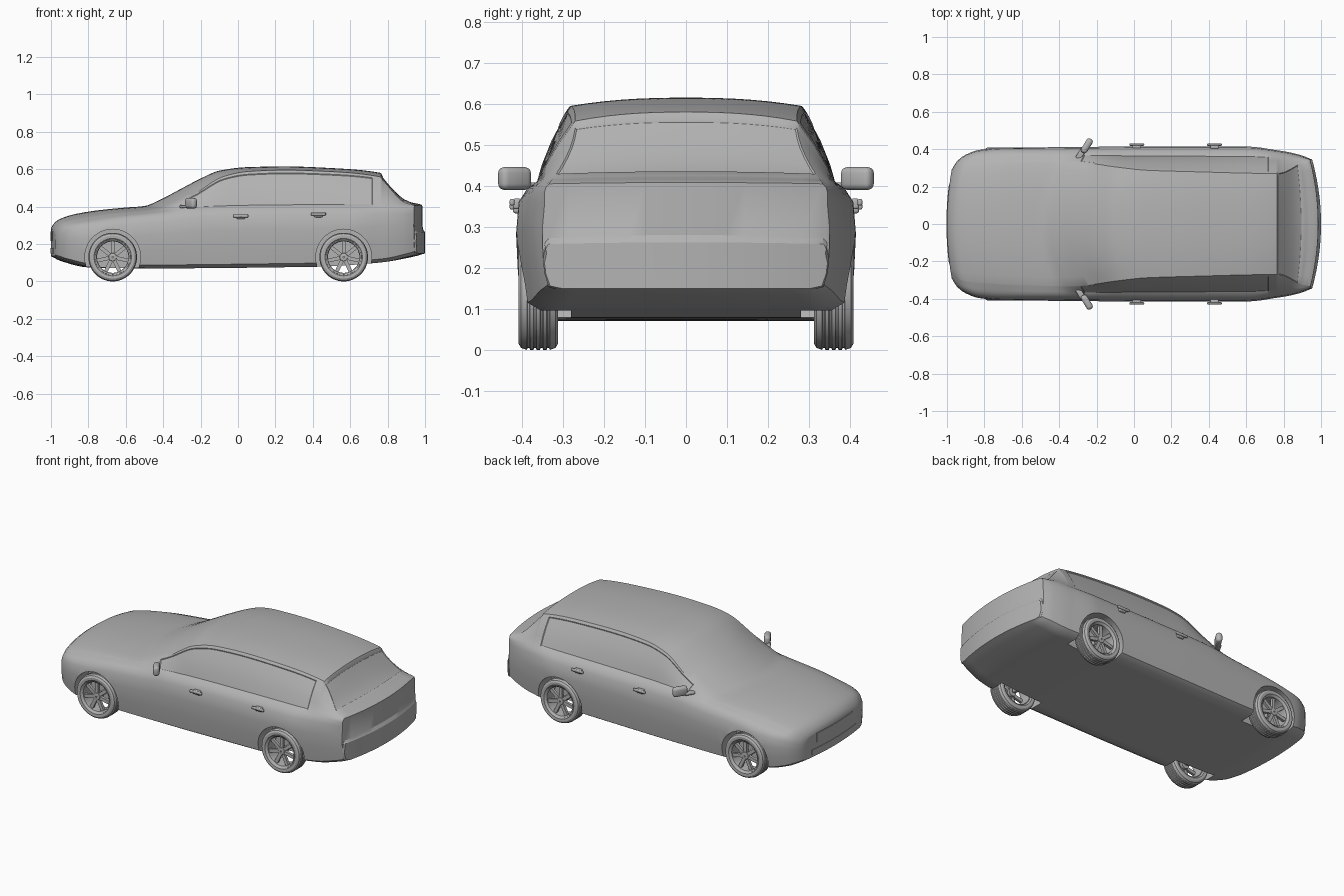
import bpy, bmesh, math
from mathutils import Matrix, Vector

if "Cube" in bpy.data.objects:
    bpy.data.objects.remove(bpy.data.objects["Cube"], do_unlink=True)

grey = bpy.data.materials.new("silver_grey")
grey.use_nodes = True
grey.diffuse_color = (0.45, 0.45, 0.45, 1)
grey.node_tree.nodes["Principled BSDF"].inputs["Base Color"].default_value = grey.diffuse_color


def finish(obj, angle=32):
    bpy.ops.object.select_all(action='DESELECT')
    obj.select_set(True)
    bpy.context.view_layer.objects.active = obj
    bpy.ops.object.shade_smooth_by_angle(angle=math.radians(angle))


def make_object(name, bm):
    bmesh.ops.recalc_face_normals(bm, faces=bm.faces)
    mesh = bpy.data.meshes.new(name)
    bm.to_mesh(mesh)
    bm.free()
    mesh.materials.append(grey)
    obj = bpy.data.objects.new(name, mesh)
    bpy.context.collection.objects.link(obj)
    return obj


def curve(*keys):
    """Smooth curve through (x, value) keys, without overshoot."""
    slopes = [(b[1] - a[1]) / (b[0] - a[0]) for a, b in zip(keys, keys[1:])]
    tangents = [slopes[0]]
    for a, b in zip(slopes, slopes[1:]):
        tangents.append(2 * a * b / (a + b) if a * b > 0 else 0)
    tangents.append(slopes[-1])

    def value(x):
        i = 0
        while i < len(slopes) - 1 and x > keys[i + 1][0]:
            i += 1
        (xa, va), (xb, vb) = keys[i], keys[i + 1]
        h = xb - xa
        t = min(max((x - xa) / h, 0), 1)
        return (va * (1 + 2 * t) * (1 - t) ** 2 + tangents[i] * h * t * (1 - t) ** 2
                + vb * t * t * (3 - 2 * t) - tangents[i + 1] * h * t * t * (1 - t))
    return value


# Body outline curves along the length, nose at -x
floor_z = curve((-1, .135), (-.95, .11), (-.8, .075), (-.5, .07), (.4, .078),
                (.75, .1), (.95, .135), (1, .15))
belt_z = curve((-1, .25), (-.98, .28), (-.95, .3), (-.75, .335), (-.5, .37), (-.3, .395),
               (.1, .405), (.8, .41), (.985, .395), (.988, .265), (1, .25))
edge_z = curve((-1, .265), (-.98, .295), (-.95, .315), (-.75, .355), (-.5, .387), (-.42, .415),
               (-.3, .465), (-.1, .562), (.05, .588), (.25, .595), (.5, .587), (.765, .558),
               (.775, .542), (.92, .42), (.985, .405), (.988, .272), (1, .258))
top_z = curve((-1, .285), (-.98, .315), (-.95, .335), (-.88, .358), (-.75, .38), (-.6, .395),
              (-.5, .403), (-.42, .435), (-.3, .498), (-.2, .55), (-.1, .592), (.05, .611),
              (.25, .615), (.5, .606), (.765, .58), (.775, .56), (.92, .425), (.985, .408),
              (.988, .28), (1, .262))
side_y = curve((-1, .29), (-.98, .335), (-.95, .365), (-.88, .395), (-.75, .408), (0, .414),
               (.6, .414), (.78, .392), (.92, .37), (1, .345))
belt_y = curve((-1, .27), (-.98, .305), (-.95, .335), (-.88, .358), (-.6, .373), (0, .368),
               (.6, .365), (.92, .35), (1, .34))
edge_y = curve((-1, .24), (-.95, .3), (-.75, .32), (-.42, .332), (-.1, .302), (.05, .288),
               (.3, .28), (.765, .27), (.92, .322), (1, .335))
bend = curve((-1, .3), (-.75, .3), (-.5, .8), (-.3, .6), (0, .15), (.2, 0), (.77, 0),
             (.92, -.25), (1, -.4))


def section(x):
    """Half widths and heights of the body side, from floor to roof edge."""
    fz, bz, ez = floor_z(x), belt_z(x), edge_z(x)
    w, bw, ew = side_y(x), belt_y(x), edge_y(x)
    low = [(.88, 0), (.96, .06), (.99, .35), (1, .62), (.985, .85)]
    pts = [(w * a, fz + (bz - fz) * b) for a, b in low]
    pts += [(bw + (w - bw) * .45, fz + (bz - fz) * .95), (bw, bz)]
    for t in (.3, .62, .92, 1):
        bulge = .05 * (ez - bz) * math.sin(math.pi * t)
        pts.append((bw + (ew - bw) * t + bulge, bz + (ez - bz) * t))
    return pts


# Body shell lofted through the sections
COLS, LEVELS, BELT = 14, 10, 6
stations = sorted(set([round(i / 50 - 1, 3) for i in range(101)] + [.765, .775, .985, .988, -.99]))
last = len(stations) - 1
bm = bmesh.new()
cache = {}


def vert(s, k, j):
    if (s, k, j) not in cache:
        x = stations[s]
        w, z = section(x)[k]
        t = 2 * j / COLS - 1
        y = w * t
        if k == LEVELS:
            z += (top_z(x) - z) * (1 - abs(t) ** 2.4)
        cache[s, k, j] = bm.verts.new((x + bend(x) * y * y, y, z))
    return cache[s, k, j]


loop = [(0, j) for j in range(COLS)] + [(k, COLS) for k in range(LEVELS)]
loop += [(LEVELS, j) for j in range(COLS, 0, -1)] + [(k, 0) for k in range(LEVELS, 0, -1)]
windows, rear_glass = [], []
for s in range(last):
    mid = (stations[s] + stations[s + 1]) / 2
    for a, b in zip(loop, loop[1:] + loop[:1]):
        f = bm.faces.new((vert(s, *a), vert(s, *b), vert(s + 1, *b), vert(s + 1, *a)))
        lowest, highest = sorted((a[0], b[0]))
        if lowest >= BELT and highest < LEVELS and -.36 < mid < .72:
            windows.append(f)
        if lowest == LEVELS and .775 < mid < .91:
            rear_glass.append(f)
for s in (0, last):
    for k in range(LEVELS):
        for j in range(COLS):
            bm.faces.new((vert(s, k, j), vert(s, k, j + 1), vert(s, k + 1, j + 1), vert(s, k + 1, j)))
bmesh.ops.recalc_face_normals(bm, faces=bm.faces)
for region in (windows, rear_glass):
    bmesh.ops.inset_region(bm, faces=region, thickness=.004, depth=-.003, use_even_offset=True)
body = make_object("body", bm)

# Wheel wells cut from the body
AXLES, WHEEL_Y, WHEEL_R = {"front": -.67, "rear": .565}, .36, .13
for x in AXLES.values():
    for side in (-1, 1):
        bpy.ops.mesh.primitive_cylinder_add(vertices=64, radius=.149, depth=.23, rotation=(math.pi / 2, 0, 0),
                                            location=(x, side * .395, WHEEL_R))
        cutter = bpy.context.object
        cutter.hide_render = True
        bpy.context.view_layer.objects.active = body
        mod = body.modifiers.new("wheel_well", 'BOOLEAN')
        mod.operation, mod.solver, mod.object = 'DIFFERENCE', 'EXACT', cutter
        bpy.ops.object.modifier_apply(modifier=mod.name)
        bpy.data.objects.remove(cutter, do_unlink=True)
finish(body)


def lathe(bm, profile, steps=56):
    """Ring turned about the y axis from a closed (radius, y) profile."""
    rings = []
    for i in range(steps):
        a = math.tau * i / steps
        rings.append([bm.verts.new((r * math.cos(a), y, r * math.sin(a))) for r, y in profile])
    n = len(profile)
    for i in range(steps):
        p, q = rings[i], rings[(i + 1) % steps]
        for k in range(n):
            bm.faces.new((p[k], p[(k + 1) % n], q[(k + 1) % n], q[k]))


# Tyre with tread grooves; outer face towards -y
tyre_bm = bmesh.new()
profile = [(.092, -.04), (.1, -.047), (.115, -.048), (.125, -.042)]
for g in (-.024, -.008, .008, .024):
    profile += [(.13, g - .004), (.125, g - .002), (.125, g + .002), (.13, g + .004)]
profile += [(.125, .042), (.115, .048), (.1, .047), (.092, .04)]
lathe(tyre_bm, profile)

# Open rim with hub and spokes
rim_bm = bmesh.new()
lathe(rim_bm, [(.086, -.038), (.094, -.044), (.096, -.038), (.096, .038), (.088, .038), (.084, -.025)])
lathe(rim_bm, [(.004, -.036), (.02, -.034), (.025, -.028), (.025, .0), (.004, .0)], 28)
SPOKES = 7
for i in range(SPOKES):
    turn = Matrix.Rotation(math.tau * i / SPOKES, 4, 'Y')
    bmesh.ops.create_cube(rim_bm, size=1, matrix=turn @ Matrix.Translation((0, -.024, .052))
                          @ Matrix.Diagonal((.02, .016, .072, 1)))

for part, source in (("tyre", tyre_bm), ("rim", rim_bm)):
    first = make_object(part, source)
    finish(first)
    for axle, x in AXLES.items():
        for name, side in (("near", -1), ("far", 1)):
            obj = bpy.data.objects.new(f"{axle}_{name}_{part}", first.data)
            obj.location = (x, side * WHEEL_Y, WHEEL_R)
            obj.rotation_euler.z = 0 if side < 0 else math.pi
            bpy.context.collection.objects.link(obj)
    bpy.data.objects.remove(first)


def rounded_box(name, centre, size, bevel, turn=0):
    bm = bmesh.new()
    bmesh.ops.create_cube(bm, size=1, matrix=Matrix.Diagonal((*size, 1)))
    bmesh.ops.bevel(bm, geom=bm.edges[:], offset=bevel, segments=3, profile=.5, affect='EDGES')
    bm.transform(Matrix.Translation(centre) @ Matrix.Rotation(turn, 4, 'Z'))
    finish(make_object(name, bm), 40)


# Door handles, mirrors and axles
for name, side in (("near", -1), ("far", 1)):
    for door, x, z in (("front", .015, .35), ("rear", .43, .36)):
        rounded_box(f"{door}_{name}_handle", (x, side * .424, z), (.08, .012, .016), .005)
        rounded_box(f"{door}_{name}_handle_base", (x, side * .412, z - .004), (.045, .02, .026), .006)
    rounded_box(f"{name}_mirror", (-.252, side * .418, .418), (.036, .085, .056), .015, -side * .55)
    rounded_box(f"{name}_mirror_stalk", (-.285, side * .375, .4), (.03, .06, .016), .005, -side * .55)
for axle, x in AXLES.items():
    rounded_box(f"{axle}_axle", (x, 0, WHEEL_R), (.024, .7, .024), .006)


# Grille and intake plates following the curved nose
def nose_plate(name, half, low, high):
    bm = bmesh.new()
    bmesh.ops.create_grid(bm, x_segments=12, y_segments=1, size=1)
    for v in bm.verts:
        y = v.co.x * half
        z = low + (high - low) * (v.co.y + 1) / 2
        v.co = Vector((bend(-1) * y * y - 1.003, y, z))
    solid = bmesh.ops.extrude_face_region(bm, geom=bm.faces[:])
    for v in solid["geom"]:
        if isinstance(v, bmesh.types.BMVert):
            v.co.x += .006
    finish(make_object(name, bm))


nose_plate("grille", .17, .215, .268)
nose_plate("lower_intake", .21, .15, .18)
